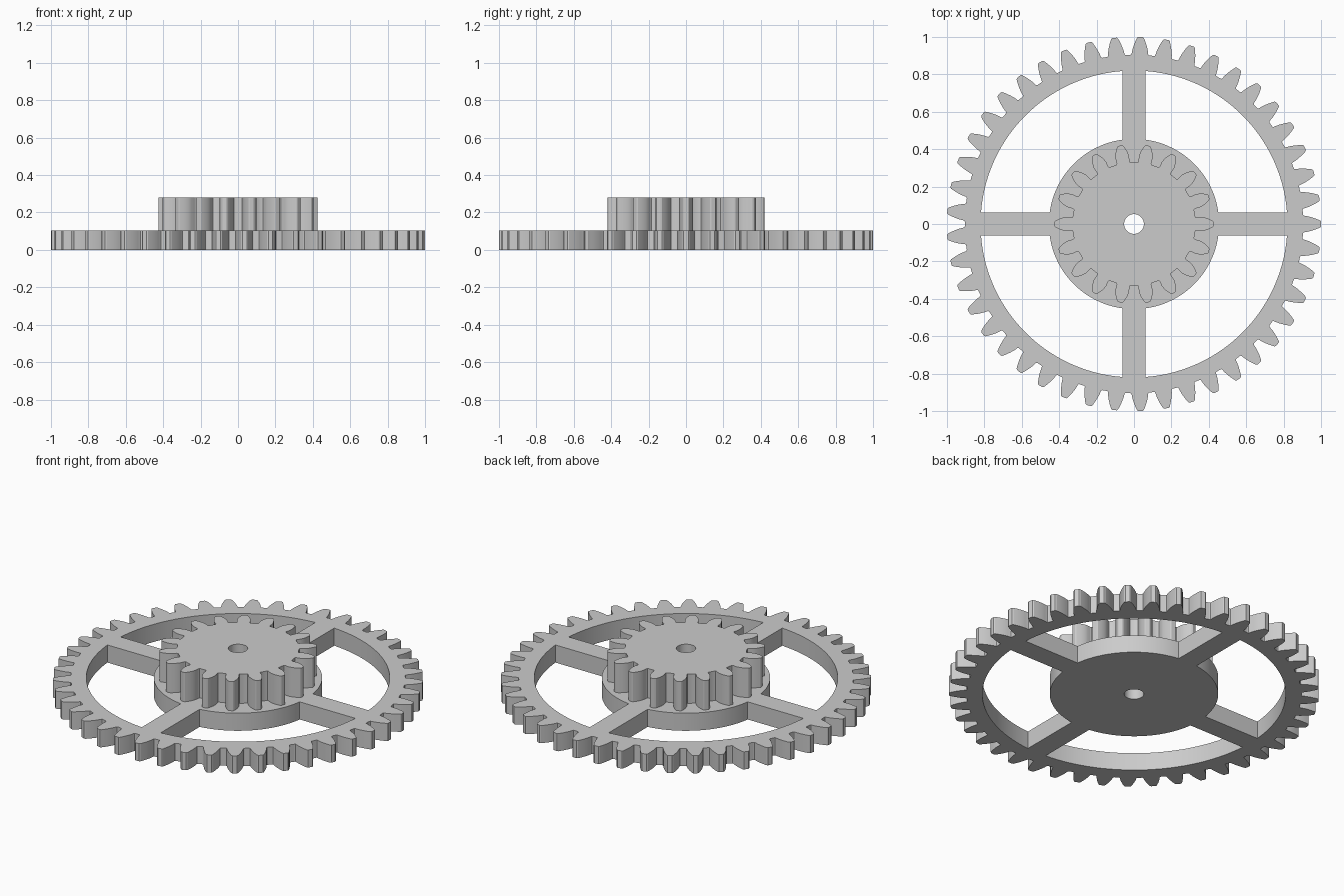
import bpy
import math
from math import pi, cos, sin, acos, asin, tan

MODULE = 2 / 47              # tooth size shared by both gears
PRESSURE = math.radians(20)
PLATE_TOP, GEAR_TOP = 0.105, 0.28
RIM_R, HUB_R, BORE_R, SPOKE_HALF = 0.82, 0.455, 0.053, 0.0625

cube = bpy.data.objects.get("Cube")
if cube:
    bpy.data.objects.remove(cube, do_unlink=True)

grey = bpy.data.materials.new("machined grey")
grey.use_nodes = True
colour = (0.6, 0.6, 0.6, 1)
grey.diffuse_color = colour
grey.node_tree.nodes["Principled BSDF"].inputs["Base Color"].default_value = colour


def polar(r, a):
    return (r * cos(a), r * sin(a))


def arc(r, start, end, steps):
    return [polar(r, start + (end - start) * i / steps) for i in range(steps + 1)]


def gear_outline(teeth):
    """Involute gear outline with a tooth centred on +x."""
    pitch_r = teeth * MODULE / 2
    base_r = pitch_r * cos(PRESSURE)
    root_r, tip_r = pitch_r - 1.25 * MODULE, pitch_r + MODULE

    def half_angle(r):
        a = acos(min(1, base_r / r))
        return pi / (2 * teeth) + (tan(PRESSURE) - PRESSURE) - (tan(a) - a)

    # one flank from root to tip: small root fillet, involute, eased tip corner
    fillet = 0.15 * MODULE
    start_r = max(base_r, root_r + fillet)
    flank = [(root_r, half_angle(start_r) + fillet / root_r),
             (root_r + 0.3 * fillet, half_angle(start_r) + 0.3 * fillet / root_r),
             (root_r + fillet, half_angle(start_r))]
    ease = 0.1 * MODULE
    for i in range(7):
        r = start_r + (tip_r - ease - start_r) * i / 6
        if r > flank[-1][0] + 0.001:
            flank.append((r, half_angle(r)))
    flank.append((tip_r, half_angle(tip_r) - ease / tip_r))

    points = []
    for t in range(teeth):
        centre = 2 * pi * t / teeth
        points += [polar(r, centre - h) for r, h in flank]
        points += [polar(r, centre + h) for r, h in reversed(flank)]
    return points


def window_outline(turn):
    """Opening between two neighbouring spokes."""
    outer, inner = asin(SPOKE_HALF / RIM_R), asin(SPOKE_HALF / HUB_R)
    return (arc(RIM_R, turn + outer, turn + pi / 2 - outer, 28)
            + arc(HUB_R, turn + pi / 2 - inner, turn + inner, 24))


def extruded_part(name, outlines, bottom, top):
    """Extrude nested outlines; the inner ones become holes."""
    curve = bpy.data.curves.new(name, "CURVE")
    curve.dimensions = "2D"
    curve.fill_mode = "BOTH"
    curve.extrude = (top - bottom) / 2
    for outline in outlines:
        spline = curve.splines.new("POLY")
        spline.points.add(len(outline) - 1)
        for point, (x, y) in zip(spline.points, outline):
            point.co = (x, y, 0, 1)
        spline.use_cyclic_u = True
    obj = bpy.data.objects.new(name, curve)
    obj.location.z = (top + bottom) / 2
    bpy.context.collection.objects.link(obj)
    bpy.ops.object.select_all(action="DESELECT")
    obj.select_set(True)
    bpy.context.view_layer.objects.active = obj
    bpy.ops.object.convert(target="MESH")
    obj = bpy.context.object
    # weld the caps to the walls
    bpy.ops.object.mode_set(mode="EDIT")
    bpy.ops.mesh.select_all(action="SELECT")
    bpy.ops.mesh.remove_doubles(threshold=0.0001)
    bpy.ops.mesh.normals_make_consistent(inside=False)
    bpy.ops.object.mode_set(mode="OBJECT")
    obj.data.materials.clear()
    obj.data.materials.append(grey)
    bpy.ops.object.shade_smooth_by_angle(angle=math.radians(20))
    return obj


bore = arc(BORE_R, 0, 2 * pi, 40)[:-1]
windows = [window_outline(i * pi / 2) for i in range(4)]

# Large spoked wheel with rim, hub and bore
extruded_part("spoked_gear_wheel", [gear_outline(45), bore] + windows, 0, PLATE_TOP)
# Small gear stacked on the hub
extruded_part("small_top_gear", [gear_outline(18), bore], PLATE_TOP, GEAR_TOP)
